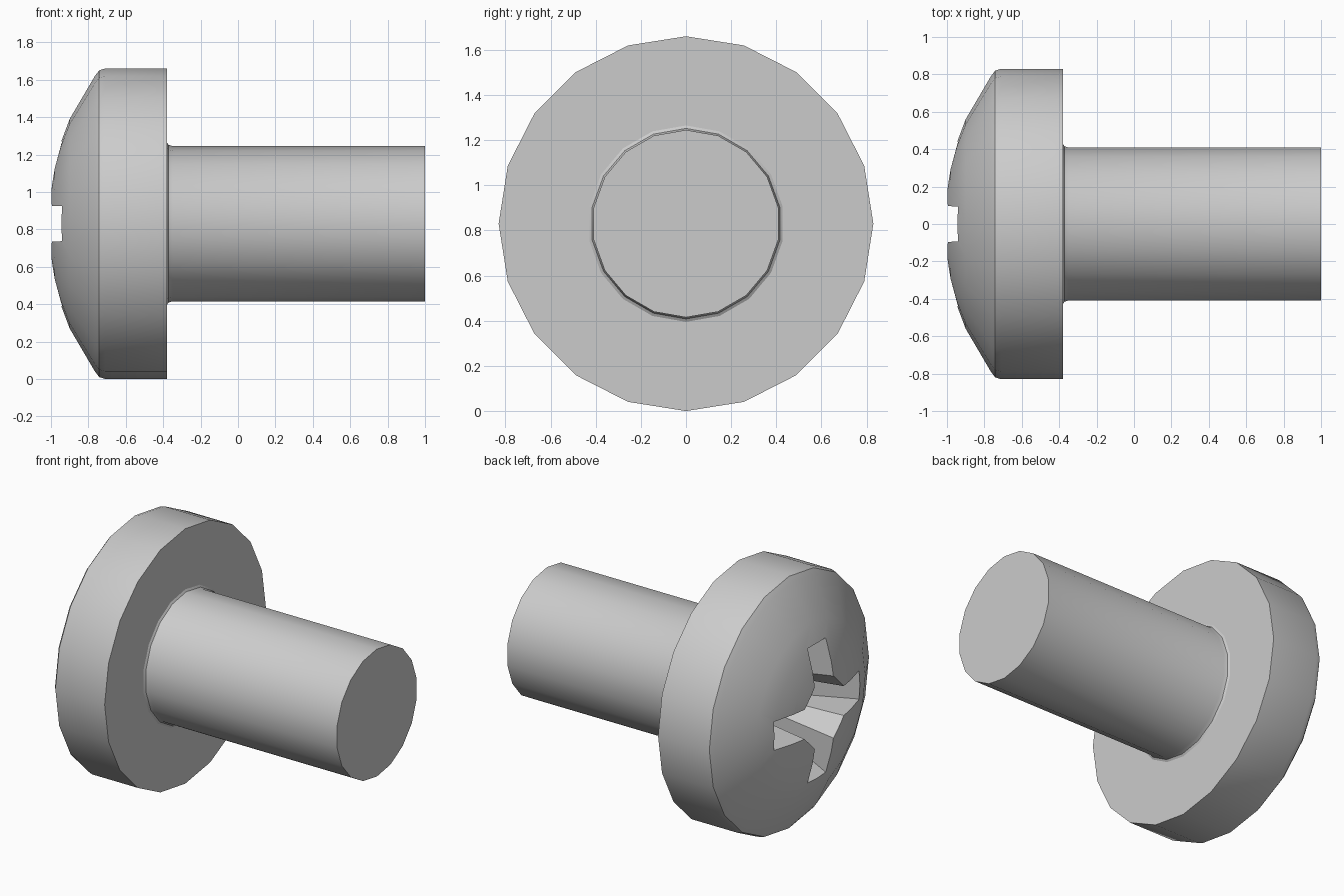
import bpy, bmesh, math

if "Cube" in bpy.data.objects:
    bpy.data.objects.remove(bpy.data.objects["Cube"], do_unlink=True)

AXIS_Z = 0.83  # height of the screw's axis

steel = bpy.data.materials.new("steel_grey")
steel.use_nodes = True
grey = (0.6, 0.6, 0.6, 1)
steel.diffuse_color = grey
steel.node_tree.nodes["Principled BSDF"].inputs["Base Color"].default_value = grey


def loft(name, sections):
    """Join (x, [(y, z), ...]) sections along x and cap both ends."""
    bm = bmesh.new()
    rings = [[bm.verts.new((x, y, z + AXIS_Z)) for y, z in pts] for x, pts in sections]
    for a, b in zip(rings, rings[1:]):
        n = len(a)
        for i in range(n):
            j = (i + 1) % n
            bm.faces.new((a[i], a[j], b[j], b[i]))
    bm.faces.new(rings[0])
    bm.faces.new(rings[-1])
    bmesh.ops.recalc_face_normals(bm, faces=bm.faces)
    mesh = bpy.data.meshes.new(name)
    bm.to_mesh(mesh)
    bm.free()
    mesh.materials.append(steel)
    obj = bpy.data.objects.new(name, mesh)
    bpy.context.collection.objects.link(obj)
    return obj


def circle(radius, sides):
    turn = 2 * math.pi / sides
    return [(radius * math.sin(i * turn), radius * math.cos(i * turn)) for i in range(sides)]


def lathe(name, profile, sides):
    return loft(name, [(x, circle(r, sides)) for x, r in profile])


def cross(length, half_width, corner):
    """Four-armed outline with chamfered inner corners."""
    pts = []
    quarter = [(length, half_width), (corner, half_width),
               (half_width, corner), (half_width, length)]
    for _ in range(4):
        pts += quarter
        quarter = [(-z, y) for y, z in quarter]
    return pts


def activate(obj):
    bpy.ops.object.select_all(action='DESELECT')
    obj.select_set(True)
    bpy.context.view_layer.objects.active = obj


# Domed head with a rounded rim
head = lathe("head", [(-1.009, 0.04), (-1.0, 0.2), (-0.98, 0.31), (-0.945, 0.44),
                      (-0.9, 0.56), (-0.765, 0.79), (-0.742, 0.82), (-0.71, 0.83),
                      (-0.38, 0.83)], 20)

# Plain shank with a small fillet under the head
shank = lathe("shank", [(-0.4, 0.435), (-0.38, 0.435), (-0.372, 0.422),
                        (-0.35, 0.415), (1.0, 0.415)], 18)

# Tapered cross recess cut into the head
cutter = loft("recess_cutter", [(-1.05, cross(0.497, 0.098, 0.21)),
                                (-0.5, cross(0.2, 0.075, 0.13))])
cutter.hide_render = True
activate(head)
cut = head.modifiers.new("recess", 'BOOLEAN')
cut.operation = 'DIFFERENCE'
cut.solver = 'EXACT'
cut.object = cutter
bpy.ops.object.modifier_apply(modifier=cut.name)
bpy.data.objects.remove(cutter, do_unlink=True)

for part in (head, shank):
    activate(part)
    bpy.ops.object.shade_smooth_by_angle(angle=math.radians(30))
